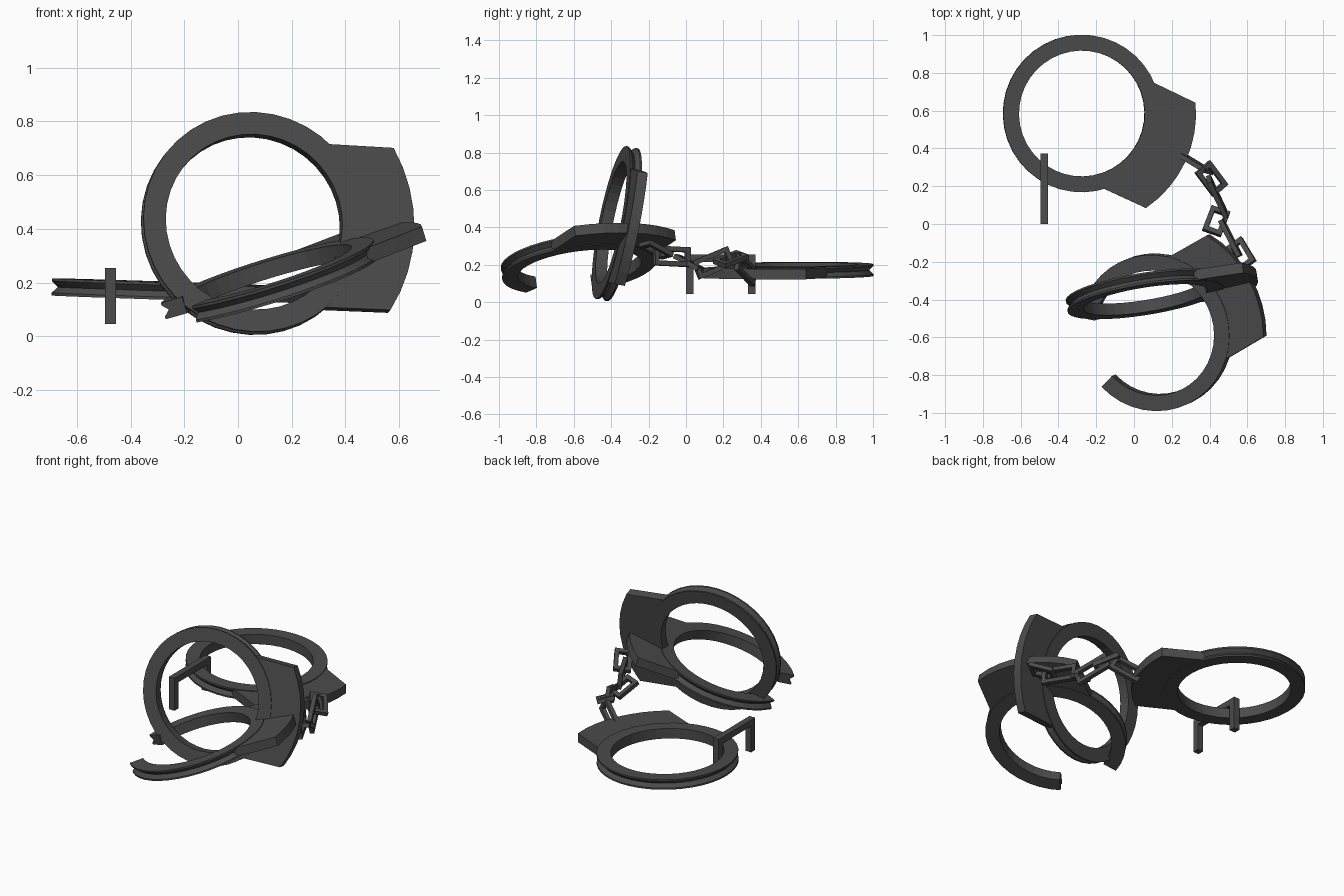
import bpy, bmesh, math
from mathutils import Vector, Matrix

if "Cube" in bpy.data.objects:
    bpy.data.objects.remove(bpy.data.objects["Cube"])

steel = bpy.data.materials.new("dark_steel")
steel.diffuse_color = (0.07, 0.07, 0.07, 1)
steel.use_nodes = True
steel.node_tree.nodes["Principled BSDF"].inputs["Base Color"].default_value = steel.diffuse_color


def finish(name, bm, matrix=None):
    bmesh.ops.recalc_face_normals(bm, faces=bm.faces)
    if matrix is not None:
        bm.transform(matrix)
    mesh = bpy.data.meshes.new(name)
    bm.to_mesh(mesh)
    bm.free()
    mesh.materials.append(steel)
    ob = bpy.data.objects.new(name, mesh)
    bpy.context.collection.objects.link(ob)
    return ob


def frame(center, x_dir, normal):
    """Matrix whose local X follows x_dir inside the plane of the normal."""
    n = Vector(normal).normalized()
    x = Vector(x_dir)
    x = (x - n * x.dot(n)).normalized()
    m = Matrix((x, n.cross(x), n)).transposed().to_4x4()
    m.translation = Vector(center)
    return m


def add_box(bm, center, size):
    bmesh.ops.create_cube(bm, size=1, matrix=Matrix.Translation(center)
                          @ Matrix.Diagonal((*size, 1)))


def ring(name, matrix, start=-180, end=180):
    """Band with a V groove along its outer edge, optionally open."""
    profile = [(0.333, -0.032), (0.417, -0.032), (0.417, -0.022), (0.395, 0),
               (0.417, 0.022), (0.417, 0.032), (0.333, 0.032)]
    closed = end - start >= 360
    n = round((end - start) / 9)
    bm = bmesh.new()
    loops = []
    for i in range(n if closed else n + 1):
        a = math.radians(start + (end - start) * i / n)
        loops.append([bm.verts.new((r * math.cos(a), r * math.sin(a), z))
                      for r, z in profile])
    for i in range(n):
        p, q = loops[i], loops[(i + 1) % len(loops)]
        for k in range(len(profile)):
            j = (k + 1) % len(profile)
            bm.faces.new((p[k], p[j], q[j], q[k]))
    if not closed:
        bm.faces.new(loops[0])
        bm.faces.new(loops[-1])
    finish(name, bm, matrix)


def lock_body(name, matrix):
    """Fan-shaped lock housing on the outside of a ring."""
    def arc(r, half, n):
        return [(r * math.cos(math.radians(half * (2 * i / n - 1))),
                 r * math.sin(math.radians(half * (2 * i / n - 1)))) for i in range(n + 1)]
    outline = arc(0.605, 30.6, 8) + arc(0.405, 50, 12)[::-1]
    bm = bmesh.new()
    low, high = [[bm.verts.new((x, y, z)) for x, y in outline] for z in (-0.028, 0.028)]
    m = len(outline)
    for i in range(m):
        j = (i + 1) % m
        bm.faces.new((low[i], low[j], high[j], high[i]))
    bm.faces.new(low)
    bm.faces.new(high)
    finish(name, bm, matrix)


def direction(deg):
    return Vector((math.cos(math.radians(deg)), math.sin(math.radians(deg)), 0))


# Three cuffs: flat closed one, tilted open one, upright closed one
d1, d2 = direction(-25.2), direction(30)
cuffs = [
    ("flat_cuff", frame((-0.277, 0.585, 0.17), (d1.x, d1.y, -0.033 * d1.x),
                        (0.033, -0.005, 1)), -180, 180),
    ("open_cuff", frame((0.115, -0.573, 0.205), (d2.x, d2.y, 0.31 * d2.x + 0.13 * d2.y),
                        (-0.31, -0.13, 1)), -165, 140),
    ("upright_cuff", frame((0.055, -0.37, 0.42), (1, 0.15, -0.05),
                           (0.16, -1, 0.20)), -180, 180),
]
for name, matrix, start, end in cuffs:
    ring(name + "_ring", matrix, start, end)
    lock_body(name + "_lock_body", matrix)

# Chain of rectangular links, alternately upright and flat
links = [
    ((0.25, 0.36, 0.13), (0.40, 0.28, 0.22), (0.45, 0.85, 0.1)),
    ((0.37, 0.30, 0.27), (0.45, 0.18, 0.19), (0.4, -0.1, 1)),
    ((0.40, 0.24, 0.25), (0.48, 0.05, 0.17), (0.9, 0.38, 0.1)),
    ((0.46, 0.08, 0.18), (0.41, -0.05, 0.24), (0.1, 0.5, 1)),
    ((0.46, 0.02, 0.24), (0.56, -0.17, 0.25), (0.9, 0.47, 0.1)),
    ((0.53, -0.10, 0.24), (0.60, -0.22, 0.32), (-0.4, 0.3, 1)),
]
bar, width = 0.026, 0.105
for i, (a, b, normal) in enumerate(links):
    a, b = Vector(a), Vector(b)
    length = (b - a).length
    bm = bmesh.new()
    for s in (-1, 1):
        add_box(bm, (0, s * (width - bar) / 2, 0), (length, bar, bar))
        add_box(bm, (s * (length - bar) / 2, 0, 0), (bar, width - 2 * bar, bar))
    finish(f"chain_link_{i + 1}", bm, frame((a + b) / 2, b - a, normal))

# Loose bracket hooked over the flat cuff
bm = bmesh.new()
add_box(bm, (-0.475, 0.186, 0.235), (0.04, 0.372, 0.04))
for y in (0.02, 0.352):
    add_box(bm, (-0.475, y, 0.13), (0.04, 0.04, 0.17))
finish("bracket", bm)
